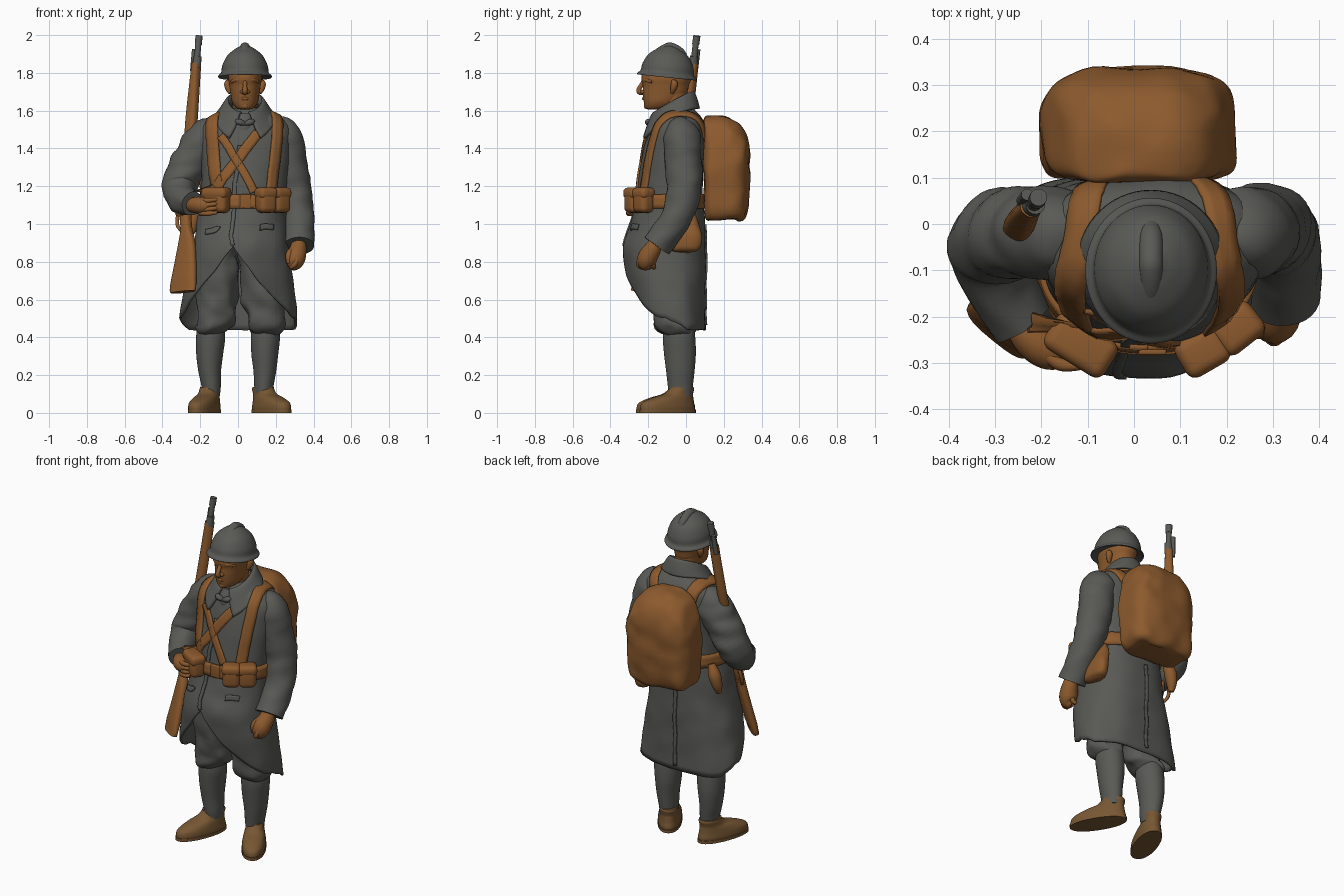
import bpy, bmesh, math
from math import sin, cos, pi, radians
from mathutils import Vector as V, Matrix, noise
from mathutils.bvhtree import BVHTree


def material(name, rgb):
    m = bpy.data.materials.new(name)
    m.diffuse_color = (*rgb, 1)
    return m


GREY = material("grey_cloth", (0.1, 0.103, 0.092))
BROWN = material("brown_leather", (0.265, 0.103, 0.027))
BOOT = material("boot_tan", (0.185, 0.095, 0.033))


def spline(p, k=5):
    out = []
    for i in range(len(p) - 1):
        a, b, c, d = p[max(i - 1, 0)], p[i], p[i + 1], p[min(i + 2, len(p) - 1)]
        for s in range(k):
            t = s / k
            out.append(tuple(.5 * (2 * B + (C - A) * t + (2 * A - 5 * B + 4 * C - D) * t * t
                             + (3 * B - A - 3 * C + D) * t ** 3) for A, B, C, D in zip(a, b, c, d)))
    return out + [tuple(p[-1])]


def link(name, me, mat):
    me.materials.append(mat)
    ob = bpy.data.objects.new(name, me)
    bpy.context.collection.objects.link(ob)
    return ob


def skin(name, rings, mat, caps=True, closed=True):
    n = len(rings[0])
    faces = [(i * n + j, i * n + (j + 1) % n, (i + 1) * n + (j + 1) % n, (i + 1) * n + j)
             for i in range(len(rings) - 1) for j in range(n if closed else n - 1)]
    if caps:
        faces += [tuple(range(n)), tuple(range((len(rings) - 1) * n, len(rings) * n))]
    me = bpy.data.meshes.new(name)
    me.from_pydata([tuple(v) for r in rings for v in r], [], faces)
    bm = bmesh.new()
    bm.from_mesh(me)
    bmesh.ops.recalc_face_normals(bm, faces=bm.faces)
    bm.to_mesh(me)
    bm.free()
    return link(name, me, mat)


def thicken(ob, t, offset=0):
    m = ob.modifiers.new("thickness", 'SOLIDIFY')
    m.thickness, m.offset = t, offset


def sp(v, e):
    return math.copysign(abs(v) ** e, v)


def loft(name, secs, mat, e=1.0, n=36, k=5, mtx=Matrix(), crease=0, front_e=None):
    """Stack of horizontal rounded sections: x, y, z, half width, half depth."""
    rings = []
    for x, y, z, rx, ry in spline(secs, k):
        ring = []
        for j in range(n):
            a = 2 * pi * j / n
            q = front_e if front_e and cos(a) > 0 else e
            p = V((x + rx * sp(sin(a), q), y - ry * sp(cos(a), q), z))
            p += crease * noise.noise_vector(p * 11)
            ring.append(mtx @ p)
        rings.append(ring)
    return skin(name, rings, mat)


def tube(name, pts, mat, n=20, k=6, crease=0):
    """Round limb along a path of x, y, z, radius."""
    s = spline(pts, k)
    rings, side = [], None
    for i, q in enumerate(s):
        t = (V(s[min(i + 1, len(s) - 1)][:3]) - V(s[max(i - 1, 0)][:3])).normalized()
        side = (t.orthogonal() if side is None else side - t * side.dot(t)).normalized()
        up, r = t.cross(side), max(q[3], .002)
        ring = []
        for j in range(n):
            a = 2 * pi * j / n
            p = V(q[:3]) + (side * cos(a) + up * sin(a)) * r
            ring.append(p + crease * noise.noise_vector(p * V((8, 8, 18))))
        rings.append(ring)
    return skin(name, rings, mat)


def box(name, loc, size, rz, mat, bev=.02):
    bm = bmesh.new()
    bmesh.ops.create_cube(bm, size=1)
    bmesh.ops.scale(bm, vec=size, verts=bm.verts)
    bmesh.ops.bevel(bm, geom=bm.edges[:], offset=bev, segments=4, affect='EDGES', profile=.5)
    bmesh.ops.transform(bm, matrix=Matrix.Translation(loc) @ Matrix.Rotation(radians(rz), 4, 'Z'), verts=bm.verts)
    me = bpy.data.meshes.new(name)
    bm.to_mesh(me)
    bm.free()
    return link(name, me, mat)


# greatcoat: z, centre x, half width, front y, back y
table = spline([(1.62, .04, .06, -.12, .03), (1.595, .04, .12, -.145, .055), (1.555, .04, .2, -.175, .085),
                (1.5, .04, .24, -.2, .1), (1.4, .04, .24, -.222, .1), (1.25, .035, .228, -.25, .09),
                (1.12, .03, .225, -.265, .09), (1.0, .02, .238, -.295, .1), (.86, .015, .257, -.335, .105),
                (.65, .005, .295, -.305, .105), (.44, 0, .32, -.235, .105)], 8)


def section(z):
    for a, b in zip(table, table[1:]):
        if z >= b[0]:
            t = (z - a[0]) / (b[0] - a[0])
            return [p + (q - p) * t for p, q in zip(a, b)]
    return table[-1]


def hem(f):
    return .88 - .38 * abs(sin(f)) if cos(f) > 0 else .44 + .06 * max(0, 1 + 2 * cos(f))


rings = []
for i in range(45):
    ring = []
    for j in range(96):
        f = 2 * pi * j / 96
        z = 1.62 - .62 * i / 26 if i <= 26 else 1 + (hem(f) - 1) * (i - 26) / 18
        _, cx, rx, yf, yb = section(z)
        a, g = f - .15, 1 + .01 * sin(7 * f) * max(0, i - 26) / 18
        e = .95 if cos(a) > 0 else .82
        p = V((cx + rx * g * sp(sin(a), e), (yf + yb) / 2 - (yb - yf) / 2 * g * sp(cos(a), e), z))
        ring.append(p + .006 * noise.noise_vector(p * 9))
    rings.append(ring)
coat = skin("greatcoat", rings, GREY, caps=False)
thicken(coat, .014, -1)

# sleeves
arm_r = tube("right_sleeve", [(-.1, -.02, 1.515, .05), (-.163, -.02, 1.472, .096), (-.222, -.02, 1.38, .1),
                              (-.285, -.025, 1.27, .098), (-.308, -.05, 1.19, .092), (-.29, -.13, 1.135, .08),
                              (-.24, -.215, 1.105, .066)], GREY, 28, crease=.012)
arm_l = tube("left_sleeve", [(.18, -.02, 1.515, .05), (.233, -.02, 1.472, .096), (.262, -.015, 1.35, .1),
                             (.298, -.01, 1.17, .092), (.32, -.06, 1.02, .083), (.32, -.155, .885, .078)],
             GREY, 28, crease=.01)

# body surface that straps lie on
bv, bf = [], []
for o in (coat, arm_r, arm_l):
    base = len(bv)
    bv += [v.co.copy() for v in o.data.vertices]
    bf += [[base + i for i in p.vertices] for p in o.data.polygons if len(p.vertices) == 4]
body = BVHTree.FromPolygons(bv, bf)


def near(p):
    q, n, _, _ = body.find_nearest(p)
    return q, (n if n.dot(q - V((.03, -.06, q.z - .15))) > 0 else -n)


def ribbon(name, pts, w, mat=BROWN, thick=.012, lift=.004, k=7):
    path = [near(V(p)) for p in spline(pts, k)]
    rows = []
    for i, (q, n) in enumerate(path):
        t = path[min(i + 1, len(path) - 1)][0] - path[max(i - 1, 0)][0]
        s = t.cross(n).normalized() * w / 2
        row = []
        for c in (-1, -.33, .33, 1):
            a, b = near(q + s * c)
            row.append(a + b * lift)
        rows.append(row)
    thicken(skin(name, rows, mat, caps=False, closed=False), thick)


ribbon("right_shoulder_strap", [(-.085, .12, 1.46), (-.11, .07, 1.57), (-.14, -.05, 1.62), (-.155, -.17, 1.53),
                                (-.163, -.25, 1.35), (-.145, -.29, 1.16)], .072)
ribbon("left_shoulder_strap", [(.13, .12, 1.46), (.18, .07, 1.57), (.21, -.05, 1.62), (.222, -.17, 1.53),
                               (.226, -.25, 1.35), (.205, -.28, 1.16)], .062)
ribbon("cross_strap_a", [(.12, -.25, 1.5), (.03, -.3, 1.4), (-.08, -.3, 1.28), (-.17, -.28, 1.18)], .054)
ribbon("cross_strap_b", [(-.11, -.25, 1.48), (-.05, -.3, 1.39), (.03, -.3, 1.28), (.09, -.3, 1.17)], .042)
ribbon("belt", [(.03 + .23 * sin(a), -.09 - .19 * cos(a), 1.12) for a in [2 * pi * i / 20 for i in range(21)]],
       .075, thick=.016)
ribbon("coat_front_edge", [(-.02, -.4, 1.45), (-.03, -.4, 1.2), (-.045, -.4, 1.0), (-.035, -.4, .9)], .02, GREY, .008, .004)
ribbon("coat_back_seam", [(.0, .2, 1.0), (0, .2, .75), (0, .2, .47)], .02, GREY, .008, .004)
for x in (-.17, .17):
    ribbon("pocket_flap", [(x - .05, -.3, .985), (x, -.35, 1.0), (x + .05, -.3, .995)], .03, GREY, .008, .004)

# turned-down collar and scarf: half width, half depth, back height, front drop, span, y, drop curve
rows = []
for rx, ry, zt, drop, span, cy, pw in spline([(.08, .088, 1.66, .11, 168, -.06, 1.2), (.088, .1, 1.692, .11, 166, -.064, 1.2),
                                              (.1, .112, 1.688, .115, 163, -.07, 1.25), (.126, .135, 1.65, .145, 156, -.079, 1.5),
                                              (.155, .156, 1.61, .18, 147, -.09, 1.8)], 3):
    row = []
    for j in range(49):
        a = radians(span) * (j - 24) / 24
        row.append((.037 + rx * sin(a), cy + ry * cos(a), zt - drop * ((1 - cos(a)) / 2) ** pw))
    rows.append(row)
thicken(skin("collar", rows, GREY, caps=False, closed=False), .016)
loft("scarf", [(.037, -.1, 1.48, .07, .1), (.037, -.1, 1.53, .07, .1), (.037, -.085, 1.585, .068, .085)], GREY)
for s in (-1, 1):
    tube("scarf_knot", [(.037, -.197, 1.53, .01), (.037 + s * .03, -.2, 1.54, .017),
                        (.037 + s * .05, -.18, 1.545, .008)], GREY, 12)

# head
loft("neck", [(.037, -.06, 1.52, .065, .07), (.037, -.065, 1.62, .065, .072), (.037, -.07, 1.72, .07, .075)], BROWN)
loft("head", [(.037, -.16, 1.607, .025, .04), (.037, -.15, 1.615, .047, .066), (.037, -.13, 1.645, .068, .093),
              (.037, -.112, 1.69, .077, .117), (.037, -.107, 1.735, .083, .122), (.037, -.103, 1.775, .088, .133),
              (.037, -.1, 1.84, .08, .12)], BROWN, .94)
tube("nose", [(.037, -.22, 1.765, .01), (.037, -.235, 1.738, .011), (.037, -.25, 1.71, .013),
              (.037, -.242, 1.697, .014), (.037, -.215, 1.692, .008)], BROWN, 14)
for s in (-1, 1):
    x = .037
    tube("nostril", [(x, -.235, 1.7, .008), (x + s * .014, -.23, 1.7, .011), (x + s * .02, -.215, 1.7, .006)], BROWN, 10)
    tube("brow", [(x + s * .01, -.224, 1.757, .008), (x + s * .04, -.212, 1.763, .012),
                  (x + s * .07, -.18, 1.752, .008)], BROWN, 10)
    tube("ear", [(x + s * .084, -.07, 1.76, .008), (x + s * .092, -.062, 1.745, .018), (x + s * .089, -.066, 1.72, .017),
                 (x + s * .08, -.075, 1.692, .008)], BROWN, 12)
tube("lips", [(.005, -.204, 1.66, .004), (.037, -.224, 1.664, .009), (.069, -.204, 1.66, .004)], BROWN, 10)
tube("chin", [(.02, -.198, 1.627, .012), (.037, -.206, 1.625, .018), (.054, -.198, 1.627, .012)], BROWN, 12)

# helmet, tipped slightly back, with a low comb
tip = Matrix.Translation((.037, -.1, 1.79)) @ Matrix.Rotation(radians(-6), 4, 'X')
loft("helmet", [(0, 0, 0, .1, .115), (0, 0, -.012, .136, .15), (0, 0, -.014, .141, .157), (0, 0, -.005, .141, .157),
                (0, 0, .012, .126, .142), (0, 0, .05, .12, .135), (0, 0, .1, .095, .108), (0, 0, .133, .058, .066),
                (0, 0, .15, .03, .034), (0, 0, .163, .008, .012)], GREY, 1, 48, 4, tip)
tube("helmet_comb", [(.037, -.18, 1.878, .02), (.037, -.14, 1.908, .026), (.037, -.1, 1.93, .027),
                     (.037, -.075, 1.933, .026), (.037, -.03, 1.905, .026), (.037, .0, 1.862, .018)], GREY, 16)

# legs and boots
for side, xs, dx, turn in (("right", (-.10, -.11, -.112, -.118, -.145, -.15, -.142), -.145, -20),
                           ("left", (.12, .125, .13, .145, .145, .142, .137), .128, 31)):
    a, b, c, d, e_, f, g = xs
    loft(side + "_trousers", [(a, -.06, 1.0, .1, .13), (b, -.07, .8, .115, .125), (c, -.07, .62, .112, .115),
                              (d, -.07, .5, .1, .1), (e_, -.055, .445, .088, .1), (e_, -.04, .415, .06, .07)],
         GREY, crease=.022)
    loft(side + "_puttee", [(e_, -.04, .47, .068, .078), (e_, -.037, .4, .077, .086), (f, -.032, .31, .071, .084),
                            (f, -.03, .22, .06, .075), (g, -.03, .14, .051, .066), (g, -.03, .09, .046, .06)], GREY)
    place = Matrix.Translation((dx, -.016, 0)) @ Matrix.Rotation(radians(turn), 4, 'Z')
    loft(side + "_boot", [(0, -.096, .01, .065, .16), (0, -.096, .03, .067, .162), (0, -.092, .055, .064, .152),
                          (0, -.064, .08, .058, .12), (0, -.03, .1, .052, .084), (0, -.01, .125, .052, .07),
                          (0, -.01, .137, .05, .066)], BOOT, .92, mtx=place)
    loft(side + "_sole", [(0, -.096, 0, .068, .166), (0, -.096, .018, .068, .166)], BOOT, .92, k=1, mtx=place)

# hands
tube("left_fist", [(.322, -.155, .91, .035), (.318, -.178, .865, .046), (.305, -.205, .82, .052),
                   (.297, -.21, .785, .042), (.29, -.2, .762, .015)], BROWN)
tube("left_thumb", [(.29, -.2, .87, .015), (.27, -.228, .835, .019), (.27, -.235, .79, .012)], BROWN, 12)
tube("right_hand", [(-.25, -.2, 1.1, .035), (-.22, -.245, 1.1, .044), (-.18, -.275, 1.098, .042),
                    (-.14, -.29, 1.09, .022)], BROWN)
for i in range(4):
    z = 1.125 - i * .023
    tube("right_finger", [(-.2, -.272, z, .013), (-.16, -.303, z, .014), (-.11, -.306, z + .005, .009)], BROWN, 10)
    tube("left_finger", [(.315 - i * .002, -.245 + i * .025, .82, .012), (.3, -.25 + i * .025, .785, .014),
                         (.28, -.235 + i * .022, .768, .01)], BROWN, 10)

# ammunition pouches, each with a flap
for x, y, w, rz in ((-.115, -.262, .145, -32), (.148, -.275, .1, 30), (.222, -.225, .1, 38)):
    box("pouch", (x, y, 1.122), (w, .085, .125), rz, BROWN, .028)
    box("pouch_flap", (x, y, 1.163), (w + .008, .09, .06), rz, BROWN, .024)
box("belt_buckle", (.04, -.276, 1.12), (.06, .014, .075), 0, BROWN, .005)

# backpack with a flat side against the back, and hip bags
loft("backpack", [(.008, .2, 1.02, .14, .08), (.008, .205, 1.03, .18, .1), (.008, .212, 1.08, .2, .114),
                  (.008, .215, 1.25, .21, .122), (.008, .215, 1.38, .202, .122), (.008, .208, 1.46, .18, .116),
                  (.008, .19, 1.525, .145, .1), (.008, .17, 1.555, .1, .075), (.008, .155, 1.568, .05, .045),
                  (.008, .15, 1.57, .01, .01)], BROWN, .66, 60, crease=.012, front_e=.35)
loft("left_hip_bag", [(.27, -.01, .85, .02, .04), (.275, -.01, .87, .04, .08), (.27, -.005, .94, .045, .085),
                      (.25, .0, 1.02, .035, .06), (.235, .0, 1.08, .02, .03)], BROWN, .85, crease=.008)
tube("right_hip_frog", [(-.2, .04, 1.12, .02), (-.225, .045, 1.06, .035), (-.24, .04, 1.0, .03), (-.245, .03, .95, .015)], BROWN)

# slung rifle: flat stock profile along a slightly bowed axis
foot, top = V((-.292, -.235, .64)), V((-.207, .055, 1.985))
ax = (top - foot).normalized()
wd = V((.76, -.64, 0))
wd = (wd - ax * wd.dot(ax)).normalized()
nd = ax.cross(wd)
L = (top - foot).length


def on_rifle(u, w, r, n=0):
    bow = V((-.012, .045, 0)) * sin(pi * min(u / L, 1))
    return (*(foot + bow + ax * u + wd * w + nd * n), r)


prof = [(0, -.08, .08), (.03, -.085, .085), (.15, -.06, .08), (.27, -.035, .065), (.34, -.022, .04), (.4, -.03, .03),
        (.55, -.022, .018), (.75, -.022, .018), (.9, -.034, .03), (1.1, -.028, .025), (1.24, -.022, .02)]
rings = []
for u, lo, hi in spline(prof, 4):
    th = .026 if u > .05 else .022
    rings.append([on_rifle(u, (lo + hi) / 2 + (hi - lo) / 2 * sp(cos(a), .7), 0, th * sp(sin(a), .7))[:3]
                  for a in [2 * pi * j / 20 for j in range(20)]])
skin("rifle_stock", rings, BROWN)
tube("rifle_barrel", [on_rifle(1.15, 0, .016), on_rifle(L, 0, .016)], GREY, 14)
tube("rifle_muzzle_ring", [on_rifle(L - .035, 0, .019), on_rifle(L + .012, 0, .019)], GREY, 14)
tube("rifle_front_band", [on_rifle(1.22, 0, .024), on_rifle(1.28, .004, .021)], GREY, 14)
tube("rifle_cleaning_rod", [on_rifle(1.2, -.024, .013), on_rifle(L - .06, -.024, .013)], GREY, 10)
tube("rifle_trigger_guard", [on_rifle(.33, -.02, .008), on_rifle(.37, -.055, .01), on_rifle(.44, -.05, .01),
                             on_rifle(.47, -.02, .008)], BROWN, 10)
tube("rifle_bolt", [on_rifle(.42, 0, .012), on_rifle(.42, 0, .01, -.05), on_rifle(.41, 0, .018, -.065)], BROWN, 10)

# smooth shading with crisp edges
bpy.ops.object.select_all(action='SELECT')
bpy.context.view_layer.objects.active = coat
bpy.ops.object.shade_smooth_by_angle(angle=radians(45))
